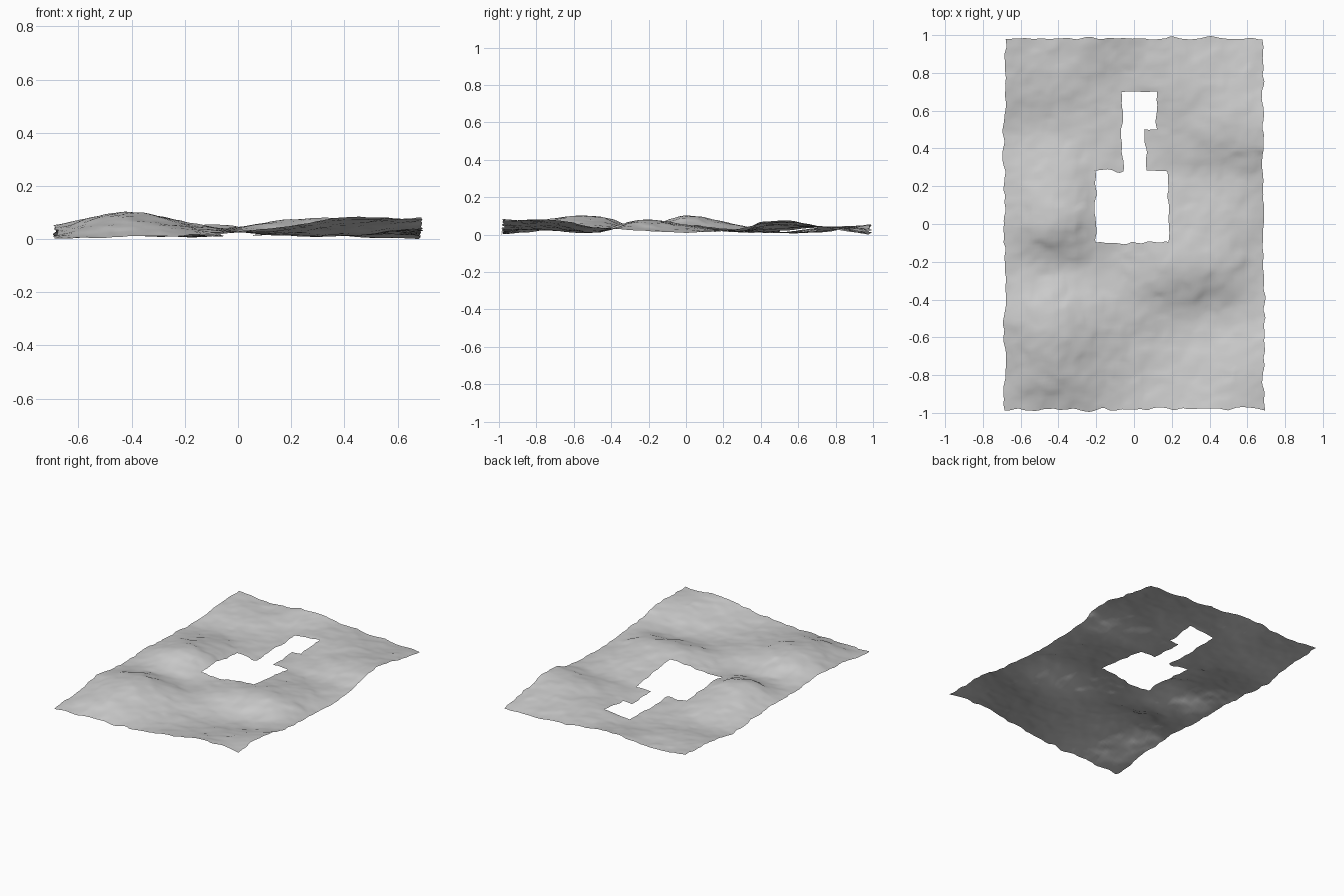
import bpy, bmesh
from mathutils import Vector, noise

if "Cube" in bpy.data.objects:
    bpy.data.objects.remove(bpy.data.objects["Cube"])

NX, NY = 68, 98            # grid cells
HX, HY = 0.685, 0.982      # half sizes

# Coarse swell heights: rows run front to back, columns left to right
SWELL = [
    [.010, .020, .025, .050, .092, .080],
    [.035, .090, .050, .030, .055, .090],
    [.060, .110, .060, .030, .020, .050],
    [.040, .045, .035, .075, .085, .030],
    [.045, .110, .045, .055, .060, .020],
    [.035, .070, .025, .030, .025, .035],
    [.020, .020, .020, .030, .060, .085],
    [.050, .040, .025, .050, .050, .050],
    [.060, .040, .065, .040, .020, .010],
]

# Opening, as boxes: x0, x1, y0, y1
HOLES = [(-.195, .18, -.10, .285), (-.07, .065, .25, .52), (-.07, .125, .51, .70)]


def spline(vals, t):
    """Catmull-Rom through evenly spaced values, t from 0 to 1."""
    n = len(vals) - 1
    i = min(int(t * n), n - 1)
    f = t * n - i
    b, c = vals[i], vals[i + 1]
    a = vals[i - 1] if i else 2 * b - c
    d = vals[i + 2] if i + 2 <= n else 2 * c - b
    return b + .5 * f * (c - a + f * (2*a - 5*b + 4*c - d + f * (3*(b - c) + d - a)))


def height(x, y):
    u, v = (x + HX) / (2 * HX), (y + HY) / (2 * HY)
    return spline([spline(row, u) for row in SWELL], v)


def in_hole(p):
    return any(a < p.x < b and c < p.y < d for a, b, c, d in HOLES)


# Flat sheet with the opening cut out
bm = bmesh.new()
rows = [[bm.verts.new((-HX + 2*HX*i/NX, -HY + 2*HY*j/NY, 0)) for i in range(NX + 1)]
        for j in range(NY + 1)]
for j in range(NY):
    for i in range(NX):
        q = [rows[j][i], rows[j][i+1], rows[j+1][i+1], rows[j+1][i]]
        if not in_hole(sum((v.co for v in q), Vector()) / 4):
            bm.faces.new(q)
bmesh.ops.delete(bm, geom=[v for v in bm.verts if not v.link_faces], context='VERTS')

# Swells, fine crumples and ragged borders
for v in bm.verts:
    x, y = v.co.x, v.co.y
    jitter = noise.noise_vector(Vector((x, y, 3)) * 17) * .016
    bump = noise.noise(Vector((x * 9, y * 9, 1))) * .005 + noise.noise(Vector((x * 24, y * 24, 5))) * .003
    v.co = (x + jitter.x, y + jitter.y, max(height(x, y) + bump, .002))
low = min(v.co.z for v in bm.verts)
for v in bm.verts:
    v.co.z -= low

mesh = bpy.data.meshes.new("ground_sheet")
bm.to_mesh(mesh)
bm.free()
mesh.shade_smooth()
sheet = bpy.data.objects.new("ground_sheet", mesh)
bpy.context.collection.objects.link(sheet)
